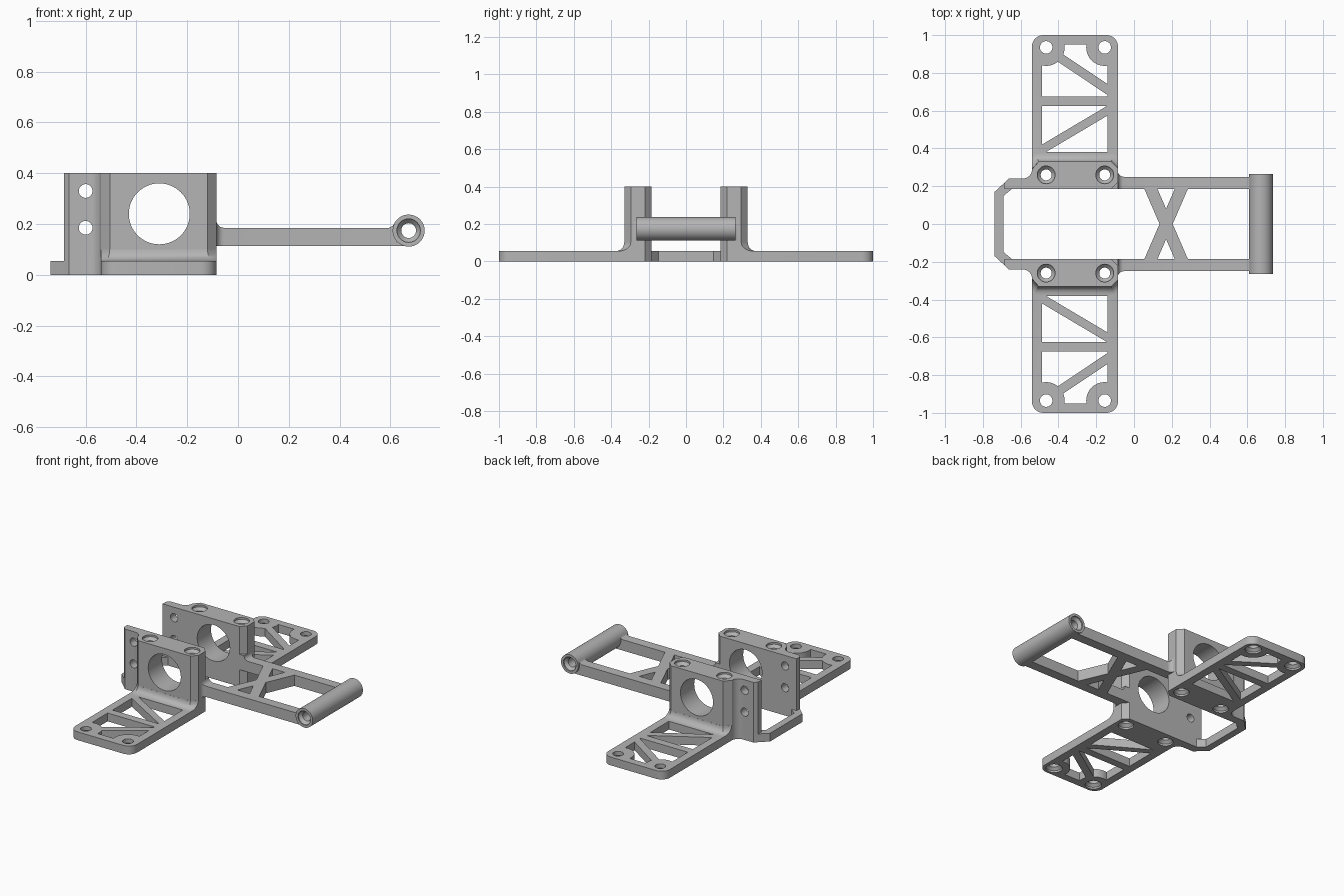
import bpy, bmesh, math
from mathutils import Matrix, Vector

cube = bpy.data.objects.get("Cube")
if cube:
    bpy.data.objects.remove(cube, do_unlink=True)

grey = bpy.data.materials.new("plain grey")
grey.use_nodes = True
COLOUR = (0.46, 0.46, 0.46, 1)
grey.diffuse_color = COLOUR
grey.node_tree.nodes["Principled BSDF"].inputs["Base Color"].default_value = COLOUR

PLATE = 0.055      # thickness of the flat plates
TOP = 0.4          # height of the walls
INNER = 0.185      # inner face of walls and arms
X0, X1 = -0.54, -0.085   # extent of wing and block


def loft(name, rings):
    """Solid skin over rings of equal point count, capped at both ends."""
    bm = bmesh.new()
    rows = [[bm.verts.new(p) for p in ring] for ring in rings]
    n = len(rows[0])
    for a, b in zip(rows, rows[1:]):
        for i in range(n):
            j = (i + 1) % n
            bm.faces.new((a[i], a[j], b[j], b[i]))
    bm.faces.new(rows[0])
    bm.faces.new(rows[-1])
    bmesh.ops.recalc_face_normals(bm, faces=bm.faces)
    mesh = bpy.data.meshes.new(name)
    bm.to_mesh(mesh)
    bm.free()
    mesh.materials.append(grey)
    obj = bpy.data.objects.new(name, mesh)
    bpy.context.collection.objects.link(obj)
    return obj


def prism(name, outline, z0, z1):
    return loft(name, [[(x, y, z) for x, y in outline] for z in (z0, z1)])


def arc(cx, cy, r, a0, a1, n=8):
    angles = [math.radians(a0 + (a1 - a0) * i / n) for i in range(n + 1)]
    return [(cx + r * math.cos(a), cy + r * math.sin(a)) for a in angles]


def bar(name, start, end, width, z0, z1):
    a, b = Vector(start), Vector(end)
    side = (b - a).normalized().orthogonal() * width / 2
    return prism(name, [a + side, b + side, b - side, a - side], z0, z1)


def turned(name, centre, axis, stations, sides=40):
    """Round solid from (distance along axis, radius) stations."""
    rings = []
    for d, r in stations:
        ring = []
        for u, v in arc(0, 0, r, 0, 360, sides)[:-1]:
            p = (u, v, d) if axis == "z" else (u, d, v)
            ring.append(Vector(centre) + Vector(p))
        rings.append(ring)
    return loft(name, rings)


def combine(obj, others, operation):
    for other in others:
        mod = obj.modifiers.new("join", "BOOLEAN")
        mod.operation, mod.solver, mod.object = operation, "EXACT", other
        with bpy.context.temp_override(object=obj, active_object=obj):
            bpy.ops.object.modifier_apply(modifier=mod.name)
        bpy.data.objects.remove(other, do_unlink=True)
    return obj


def mirrored(obj, name):
    copy = obj.copy()
    copy.data = obj.data.copy()
    copy.name = name
    copy.data.transform(Matrix.Scale(-1, 4, (0, 1, 0)))
    copy.data.flip_normals()
    bpy.context.collection.objects.link(copy)
    return copy


parts = []

# Upright wall: thick block with chamfered corners and a thin side plate
outline = [(-0.685, INNER), (-0.685, 0.22), (-0.665, 0.24)]
outline += arc(-0.59, 0.29, 0.05, -90, 0)
outline += [(-0.505, 0.33), (-0.12, 0.33), (X1, 0.295), (X1, 0.22), (-0.12, INNER)]
bracket = prism("back_bracket", outline, 0, TOP)

# Flat wing with rounded outer corners
wing_outline = [(X0, 0.25), (X1, 0.25)]
wing_outline += arc(X1 - 0.06, 0.94, 0.06, 0, 90) + arc(X0 + 0.06, 0.94, 0.06, 90, 180)
wing = prism("wing", wing_outline, 0, PLATE)

# Truss windows: a rectangle less the ribs and the screw bosses
window = prism("window", [(-0.487, 0.38), (-0.14, 0.38), (-0.14, 0.95), (-0.487, 0.95)], -0.1, 0.2)
ribs = [((-0.52, 0.375), (-0.1, 0.624), 0.045),
        ((-0.6, 0.65), (0, 0.65), 0.052),
        ((-0.1, 0.685), (-0.43, 0.906), 0.048)]
keep = [bar("rib", a, b, w, -0.2, 0.3) for a, b, w in ribs]
keep += [turned("boss", (x, 0.935, 0), "z", [(-0.3, 0.098), (0.4, 0.098)])
         for x in (-0.465, -0.155)]
combine(window, keep, "DIFFERENCE")
combine(wing, [window], "DIFFERENCE")

# Concave fillet where the wall meets the wing
R = 0.045
steps = [(R, 0.03)]
steps += [(R * (1 - math.sin(a)) + 0.0005, PLATE + R * (1 - math.cos(a)))
          for a in [math.radians(15 * i) for i in range(7)]]
rings = []
for d, z in steps:
    e, f = d * math.sqrt(2), d * (math.sqrt(2) - 1)
    rings.append([(x, y, z) for x, y in (
        (X0, 0.25), (X0, 0.29 + e), (-0.505 - f, 0.33 + d),
        (-0.12 + f, 0.33 + d), (X1, 0.295 + e), (X1, 0.25))])
fillet = loft("fillet", rings)
combine(bracket, [wing, fillet], "UNION")

# Bores: large opening, side holes, countersunk screw holes
cuts = [turned("bore", (-0.31, 0, 0.24), "y", [(0.1, 0.12), (0.5, 0.12)], 64)]
cuts += [turned("bore", (-0.6, 0, z), "y", [(0.1, 0.027), (0.5, 0.027)], 32)
         for z in (0.185, 0.33)]
for x in (-0.465, -0.155):
    cuts.append(turned("bore", (x, 0.26, 0), "z", [
        (-0.01, 0.047), (0.012, 0.047), (0.03, 0.029),
        (TOP - 0.03, 0.029), (TOP - 0.012, 0.047), (TOP + 0.01, 0.047)]))
    cuts.append(turned("bore", (x, 0.935, 0), "z", [
        (-0.01, 0.05), (0.012, 0.05), (0.028, 0.033), (0.1, 0.033)]))
combine(bracket, cuts, "DIFFERENCE")
parts += [bracket, mirrored(bracket, "front_bracket")]

# Low bar joining the two walls at the open end
half = [(-0.64, 0.19), (-0.64, 0.238), (-0.665, 0.238), (-0.738, 0.17)]
inner = [(-0.692, 0.148)]
loop = half + [(x, -y) for x, y in reversed(half)]
loop += [(x, -y) for x, y in inner] + inner
parts.append(prism("end_bar", loop, 0, PLATE))

# Arms: flared at the wall, tapering under the tube
A0, A1 = 0.113, 0.185
profile = [(-0.12, 0.03, A1 + 0.03), (X1, 0.03, A1 + 0.03)]
for i in range(1, 7):
    a = math.radians(15 * i)
    d = 0.03 * (1 - math.sin(a))
    profile.append((X1 + 0.03 * (1 - math.cos(a)), d, A1 + d))
profile += [(0.595, 0, A1), (0.61, 0, 0.193), (0.62, 0, 0.21), (0.625, 0, 0.13), (0.67, 0, 0.128)]
arm = loft("back_arm", [[(x, INNER, A0), (x, 0.25 + d, A0), (x, 0.25 + d, t), (x, INNER, t)]
                        for x, d, t in profile])
parts += [arm, mirrored(arm, "front_arm")]

# Crossed brace between the arms
brace = bar("cross_brace", (0.079, -0.21), (0.261, 0.21), 0.064, A0, A1)
other = bar("brace_half", (0.261, -0.21), (0.079, 0.21), 0.064, A0, A1)
parts.append(combine(brace, [other], "UNION"))

# Cross tube with countersunk ends
L = 0.264
tube = turned("cross_tube", (0.672, 0, 0.174), "y", [(-L, 0.063), (L, 0.063)], 64)
bore = turned("bore", (0.672, 0, 0.174), "y", [
    (-L - 0.01, 0.046), (-L + 0.008, 0.046), (-L + 0.026, 0.029),
    (L - 0.026, 0.029), (L - 0.008, 0.046), (L + 0.01, 0.046)])
parts.append(combine(tube, [bore], "DIFFERENCE"))

# Smooth shading with sharp edges kept
bpy.ops.object.select_all(action="DESELECT")
for obj in parts:
    obj.select_set(True)
bpy.context.view_layer.objects.active = parts[0]
bpy.ops.object.shade_smooth_by_angle(angle=math.radians(30))
